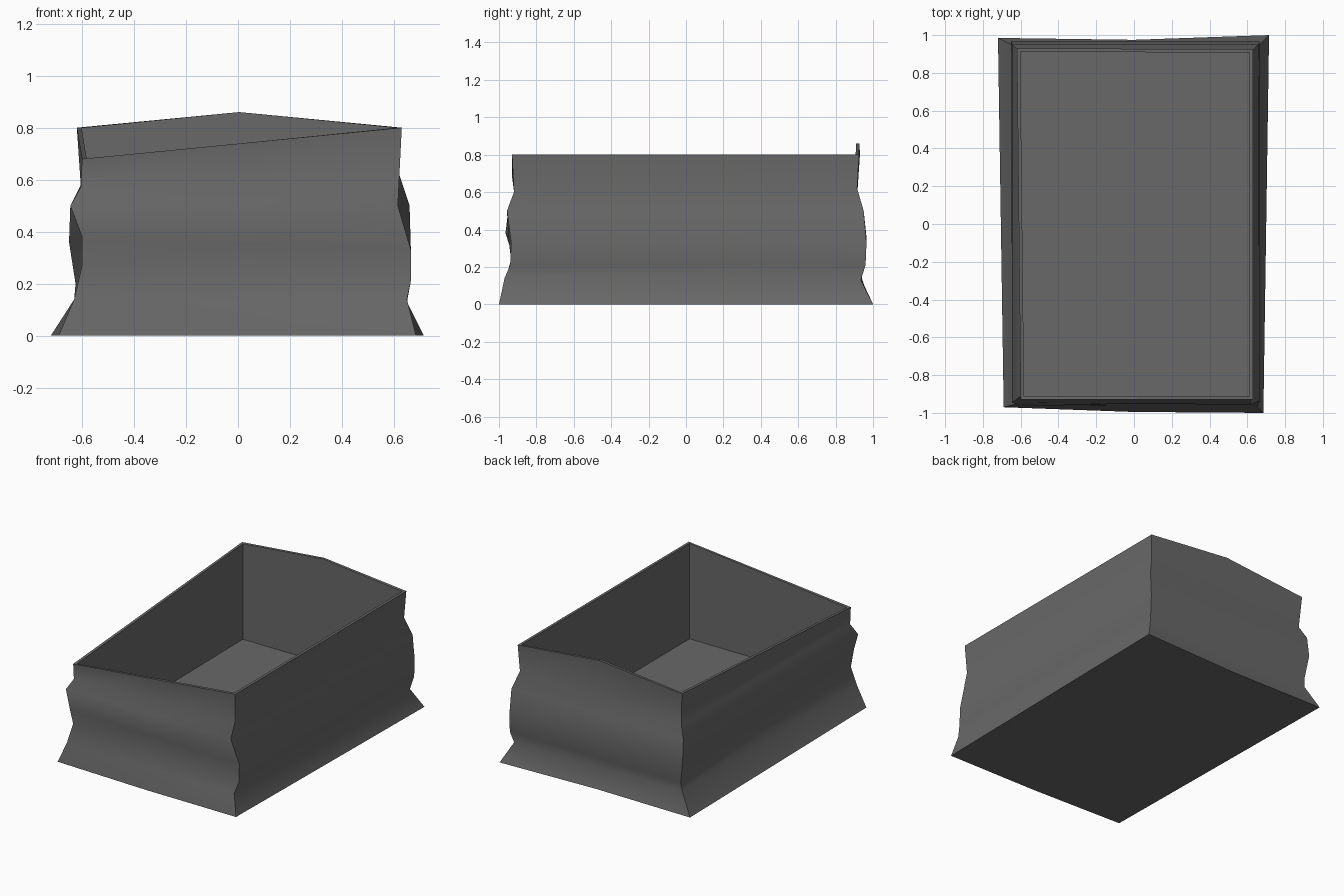
import bpy
import bmesh
from mathutils import Vector

default_cube = bpy.data.objects.get("Cube")
if default_cube:
    bpy.data.objects.remove(default_cube, do_unlink=True)


def make_material(name, linear_colour):
    material = bpy.data.materials.new(name)
    material.use_nodes = True
    material.diffuse_color = linear_colour
    shader = next(n for n in material.node_tree.nodes if n.type == "BSDF_PRINCIPLED")
    shader.inputs["Base Color"].default_value = linear_colour
    shader.inputs["Roughness"].default_value = 0.8
    return material


# Crumpled corner profiles, bottom to top
front_left = [(-.69, -.97, 0), (-.63, -.955, .14), (-.60, -.93, .27), (-.60, -.965, .38),
              (-.645, -.945, .5), (-.605, -.915, .57), (-.60, -.93, .68)]
front_right = [(.685, -1, 0), (.65, -.97, .14), (.665, -.94, .21), (.665, -.935, .33),
               (.615, -.957, .5), (.62, -.92, .6), (.63, -.93, .8)]
back_right = [(.715, 1, 0), (.65, .935, .13), (.665, .96, .21), (.665, .965, .33),
              (.66, .95, .5), (.62, .915, .62), (.63, .925, .8)]
back_left = [(-.72, .985, 0), (-.63, .94, .14), (-.625, .95, .2), (-.65, .965, .36),
             (-.645, .95, .5), (-.605, .915, .58), (-.62, .93, .8)]


def middle_profile(first, second):
    """Profile halfway along the wall between two corners."""
    return [(Vector(a) + Vector(b)) / 2 for a, b in zip(first, second)]


front_middle = middle_profile(front_left, front_right)
back_middle = middle_profile(back_left, back_right)
front_middle[0].y = -.995
back_middle[0].y = .975
back_middle[-1].z = .86  # raised peak of the back wall

columns = [front_left, front_middle, front_right, back_right, back_middle, back_left]
row_count = len(front_left)
floor_height = .145
rim_thickness = .018

bm = bmesh.new()


def add_ring(points):
    return [bm.verts.new(point) for point in points]


def bridge(lower, upper):
    """Join two closed rings with a band of quads."""
    count = len(lower)
    return [bm.faces.new((lower[i], lower[(i + 1) % count], upper[(i + 1) % count], upper[i]))
            for i in range(count)]


def move_inward(point):
    """Shift a rim point towards the middle of the box."""
    point = Vector(point)
    if abs(point.x) > .1:
        point.x -= rim_thickness if point.x > 0 else -rim_thickness
    point.y -= rim_thickness if point.y > 0 else -rim_thickness
    return point


# Outer walls
outer_rings = [add_ring(column[row] for column in columns) for row in range(row_count)]
outer_faces = set()
for lower, upper in zip(outer_rings, outer_rings[1:]):
    outer_faces.update(bridge(lower, upper))

# Rim, straight inner walls and floor
inner_points = [move_inward(column[-1]) for column in columns]
inner_rim = add_ring(inner_points)
floor_ring = add_ring((p.x, p.y, floor_height) for p in inner_points)
bridge(outer_rings[-1], inner_rim)
bridge(inner_rim, floor_ring)
bm.faces.new(floor_ring)

# Underside
bm.faces.new(reversed(outer_rings[0]))

# Soft folds within each outer wall, crisp edges everywhere else
middle_verts = {ring[i] for ring in outer_rings for i in (1, 4)}
for face in bm.faces:
    face.smooth = True
for edge in bm.edges:
    on_outer_wall = all(face in outer_faces for face in edge.link_faces)
    touches_middle = any(vert in middle_verts for vert in edge.verts)
    is_fold = any(edge.verts[0] in ring and edge.verts[1] in ring for ring in outer_rings)
    edge.smooth = on_outer_wall and (touches_middle or is_fold)

bmesh.ops.recalc_face_normals(bm, faces=bm.faces[:])
mesh = bpy.data.meshes.new("open_box")
bm.to_mesh(mesh)
bm.free()
mesh.materials.append(make_material("dark_grey", (.14, .14, .14, 1)))
open_box = bpy.data.objects.new("open_box", mesh)
bpy.context.collection.objects.link(open_box)
